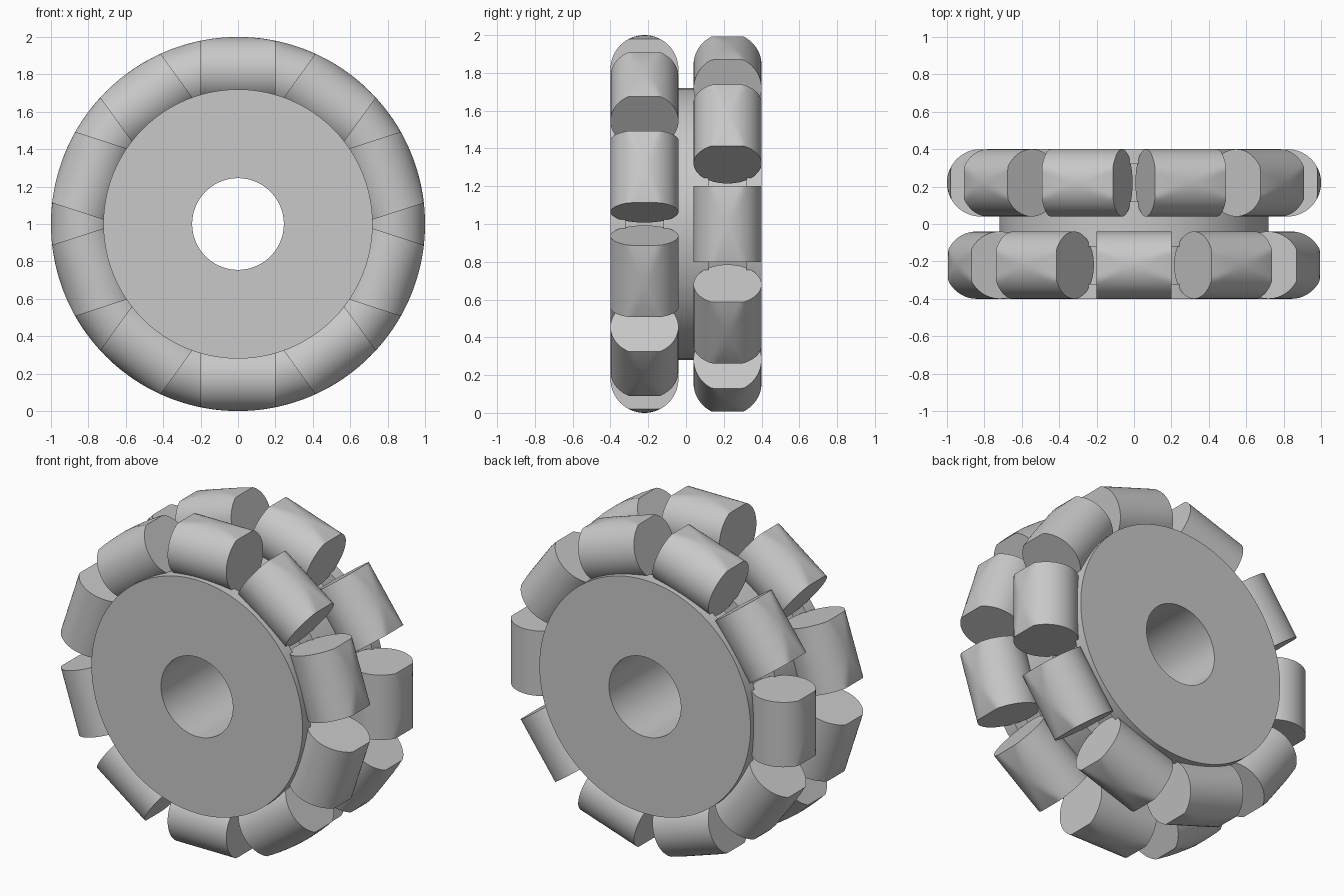
import bpy, bmesh, math
from mathutils import Matrix, Vector

cube = bpy.data.objects.get("Cube")
if cube:
    bpy.data.objects.remove(cube, do_unlink=True)

WHEEL_R = 1.0        # outer radius of the wheel
ROLLER_R = 0.18      # radius of each roller
ROLLER_HALF = 0.2    # half length of each roller
ROW_Y = 0.22         # distance of each roller row from the middle
PER_ROW = 10
AXIS = Vector((0, 1, 0))

grey = bpy.data.materials.new("light grey")
grey.use_nodes = True
colour = (0.58, 0.58, 0.58, 1)
grey.diffuse_color = colour
grey.node_tree.nodes["Principled BSDF"].inputs["Base Color"].default_value = colour


def finish_mesh(bm, name):
    bmesh.ops.recalc_face_normals(bm, faces=bm.faces)
    mesh = bpy.data.meshes.new(name)
    bm.to_mesh(mesh)
    bm.free()
    mesh.materials.append(grey)
    for poly in mesh.polygons:
        poly.use_smooth = True
    mesh.set_sharp_from_angle(angle=math.radians(25))
    return mesh


def add_object(name, mesh, matrix):
    obj = bpy.data.objects.new(name, mesh)
    obj.matrix_world = matrix
    bpy.context.collection.objects.link(obj)
    return obj


# Hub: turned profile (radius, y) with a bore and one groove per roller row
def hub_mesh():
    rim, floor, bore, face = 0.72, 0.62, 0.245, 0.4
    half = [(rim, 0.12), (floor, 0.12), (floor, 0.32), (rim, 0.32),
            (rim, face), (bore, face)]
    profile = half + [(r, -y) for r, y in reversed(half)]
    bm = bmesh.new()
    verts = [bm.verts.new((r, y, 0)) for r, y in profile]
    edges = [bm.edges.new((v, verts[i - 1])) for i, v in enumerate(verts)]
    bmesh.ops.spin(bm, geom=verts + edges, cent=(0, 0, 0), axis=AXIS,
                   angle=math.tau, steps=96)
    bmesh.ops.remove_doubles(bm, verts=bm.verts, dist=0.0005)
    return finish_mesh(bm, "hub")


# Roller: cylinder along x whose outer side is trimmed to the wheel's rim
def roller_mesh(sides=64, stations=16):
    bm = bmesh.new()
    centre = WHEEL_R - ROLLER_R
    rings = []
    for s in range(stations + 1):
        x = ROLLER_HALF * (2 * s / stations - 1)
        limit = math.sqrt(WHEEL_R ** 2 - x * x)
        ring = []
        for k in range(sides):
            a = math.tau * k / sides
            z = min(centre + ROLLER_R * math.cos(a), limit)
            ring.append(bm.verts.new((x, ROLLER_R * math.sin(a), z)))
        rings.append(ring)
    for a, b in zip(rings, rings[1:]):
        for k in range(sides):
            bm.faces.new((a[k - 1], a[k], b[k], b[k - 1]))
    bm.faces.new(rings[0])
    bm.faces.new(rings[-1])
    return finish_mesh(bm, "roller")


lift = Matrix.Translation((0, 0, WHEEL_R))
add_object("hub", hub_mesh(), lift)

# Two staggered rows of rollers
roller = roller_mesh()
step = math.tau / PER_ROW
for row, y, offset in (("front", -ROW_Y, 0), ("back", ROW_Y, step / 2)):
    for i in range(PER_ROW):
        turn = Matrix.Rotation(offset + i * step, 4, AXIS)
        add_object(f"{row}_roller_{i + 1}", roller,
                   lift @ Matrix.Translation((0, y, 0)) @ turn)
